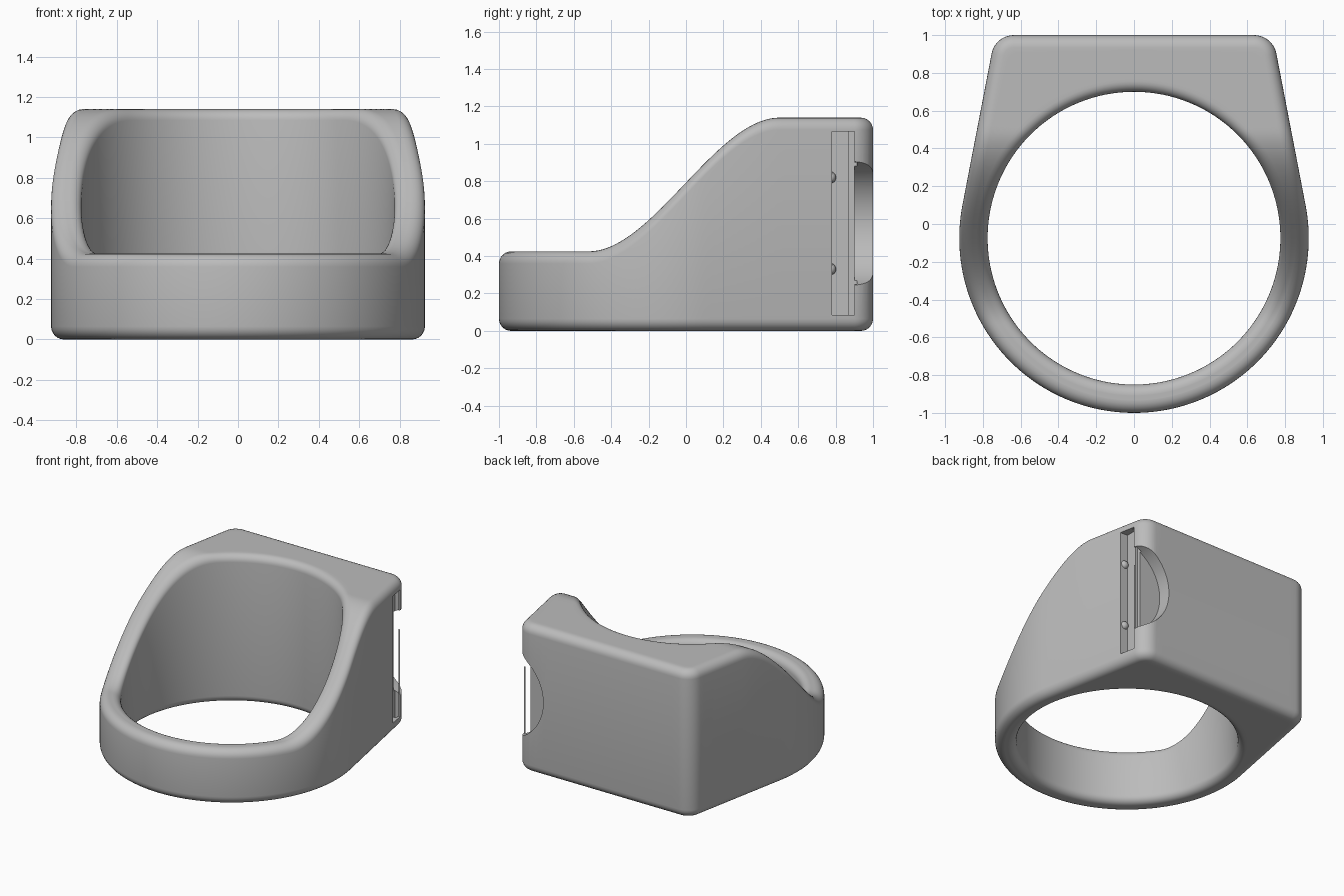
import bpy, bmesh, math
from mathutils import Vector

cube = bpy.data.objects.get("Cube")
if cube:
    bpy.data.objects.remove(cube, do_unlink=True)

grey = bpy.data.materials.new("satin_grey")
grey.use_nodes = True
colour = (0.5, 0.5, 0.5, 1)
grey.diffuse_color = colour
grey.node_tree.nodes["Principled BSDF"].inputs["Base Color"].default_value = colour

CENTRE = Vector((0, -0.075))
OUTER, BORE, CORNER = 0.925, 0.775, 0.12
TILT = math.radians(10.9)          # lean of the straight flanks
FILLET, INNER_FILLET, STEPS = 0.065, 0.055, 6


def direction(a):
    return Vector((math.cos(a), math.sin(a)))


def top_height(y):
    """Low band at the front sweeping up to the tall head."""
    t = min(max((y + 0.52) / 1.02, 0), 1)
    return 0.425 + 0.715 * t * t * (3 - 2 * t)


def outline():
    """Plan of the ring as points paired with outward normals."""
    corner_y = 1 - CORNER
    corner_x = ((OUTER - CORNER) - (corner_y - CENTRE.y) * math.sin(TILT)) / math.cos(TILT)
    right, left = Vector((corner_x, corner_y)), Vector((-corner_x, corner_y))
    arcs = [(CENTRE, OUTER, math.pi - TILT, 2 * math.pi + TILT, 110),
            (right, CORNER, TILT, math.pi / 2, 10),
            (left, CORNER, math.pi / 2, math.pi - TILT, 10)]
    pts = []
    for k, (c, r, a0, a1, n) in enumerate(arcs):
        pts += [(c + r * direction(a0 + (a1 - a0) * i / n), direction(a0 + (a1 - a0) * i / n))
                for i in range(n + 1)]
        # straight run to the next arc
        nc, nr, na = arcs[(k + 1) % 3][:3]
        start, end, m = pts[-1][0], nc + nr * direction(na), 24
        pts += [(start.lerp(end, i / m), direction(a1)) for i in range(1, m)]
    return pts


def section(p, n):
    """Closed cross-section of the band at one plan point."""
    u = (p - CENTRE).normalized()
    quarter = [math.pi / 2 * i / STEPS for i in range(STEPS + 1)]
    out, inn = [], []              # (plan point, drop from the flat)
    for a in quarter:
        out.append((p - n * FILLET * (1 - math.cos(a)), FILLET * (1 - math.sin(a))))
        inn.append((CENTRE + u * (BORE + INNER_FILLET * (1 - math.cos(a))),
                    INNER_FILLET * (1 - math.sin(a))))
    a, b = out[-1][0], inn[-1][0]
    flat = [(a.lerp(b, i / 12), 0) for i in range(1, 12)]
    rim = out + flat + inn[::-1]
    upper = [(q.x, q.y, top_height(q.y) - d) for q, d in rim]
    lower = [(q.x, q.y, d) for q, d in reversed(rim)]
    return upper + lower


def finish(name, bm):
    bmesh.ops.recalc_face_normals(bm, faces=bm.faces)
    mesh = bpy.data.meshes.new(name)
    bm.to_mesh(mesh)
    bm.free()
    mesh.materials.append(grey)
    ob = bpy.data.objects.new(name, mesh)
    bpy.context.collection.objects.link(ob)
    return ob


def box(name, lo, hi):
    bm = bmesh.new()
    bmesh.ops.create_cube(bm, size=1)
    for v in bm.verts:
        v.co = [l + (c + 0.5) * (h - l) for c, l, h in zip(v.co, lo, hi)]
    return finish(name, bm)


def cylinder(name, centre, radius, length, axis, sides=64):
    bm = bmesh.new()
    bmesh.ops.create_cone(bm, cap_ends=True, segments=sides, radius1=radius,
                          radius2=radius, depth=length)
    turn = Vector((0, 0, 1)).rotation_difference(Vector(axis)).to_matrix()
    for v in bm.verts:
        v.co = turn @ v.co + Vector(centre)
    return finish(name, bm)


# Ring body: sweep the cross-section round the plan
bm = bmesh.new()
rings = [[bm.verts.new(c) for c in section(p, n)] for p, n in outline()]
for i, ring in enumerate(rings):
    nxt = rings[(i + 1) % len(rings)]
    for j in range(len(ring)):
        k = (j + 1) % len(ring)
        bm.faces.new((ring[j], nxt[j], nxt[k], ring[k]))
body = finish("ring_body", bm)

# Side slot, its deeper groove, round corner recess and cross hole
cutters = [
    box("slot_cutter", (0.715, 0.78, 0.085), (1, 0.9, 1.065)),
    box("groove_cutter", (0.7, 0.87, 0.055), (0.742, 0.915, 1.095)),
    cylinder("recess_cutter", (0.87, 1.0, 0.575), 0.35, 0.2, (0, 1, 0), 96),
    cylinder("cross_hole_cutter", (0, 0.835, 0.575), 0.053, 3, (1, 0, 0), 40),
]
bpy.context.view_layer.objects.active = body
for cutter in cutters:
    cutter.hide_render = True
    mod = body.modifiers.new("cut", "BOOLEAN")
    mod.operation, mod.solver, mod.object = "DIFFERENCE", "EXACT", cutter
    bpy.ops.object.modifier_apply(modifier=mod.name)
    bpy.data.objects.remove(cutter, do_unlink=True)

# Small retaining bumps on the slot wall
parts = [body]
for label, z in (("lower", 0.33), ("upper", 0.82)):
    bm = bmesh.new()
    bmesh.ops.create_uvsphere(bm, u_segments=20, v_segments=12, radius=0.032)
    bmesh.ops.translate(bm, verts=bm.verts, vec=(0.738, 0.77, z))
    parts.append(finish(label + "_slot_bump", bm))

bpy.ops.object.select_all(action="DESELECT")
for ob in parts:
    ob.select_set(True)
bpy.ops.object.shade_smooth_by_angle(angle=math.radians(30))
